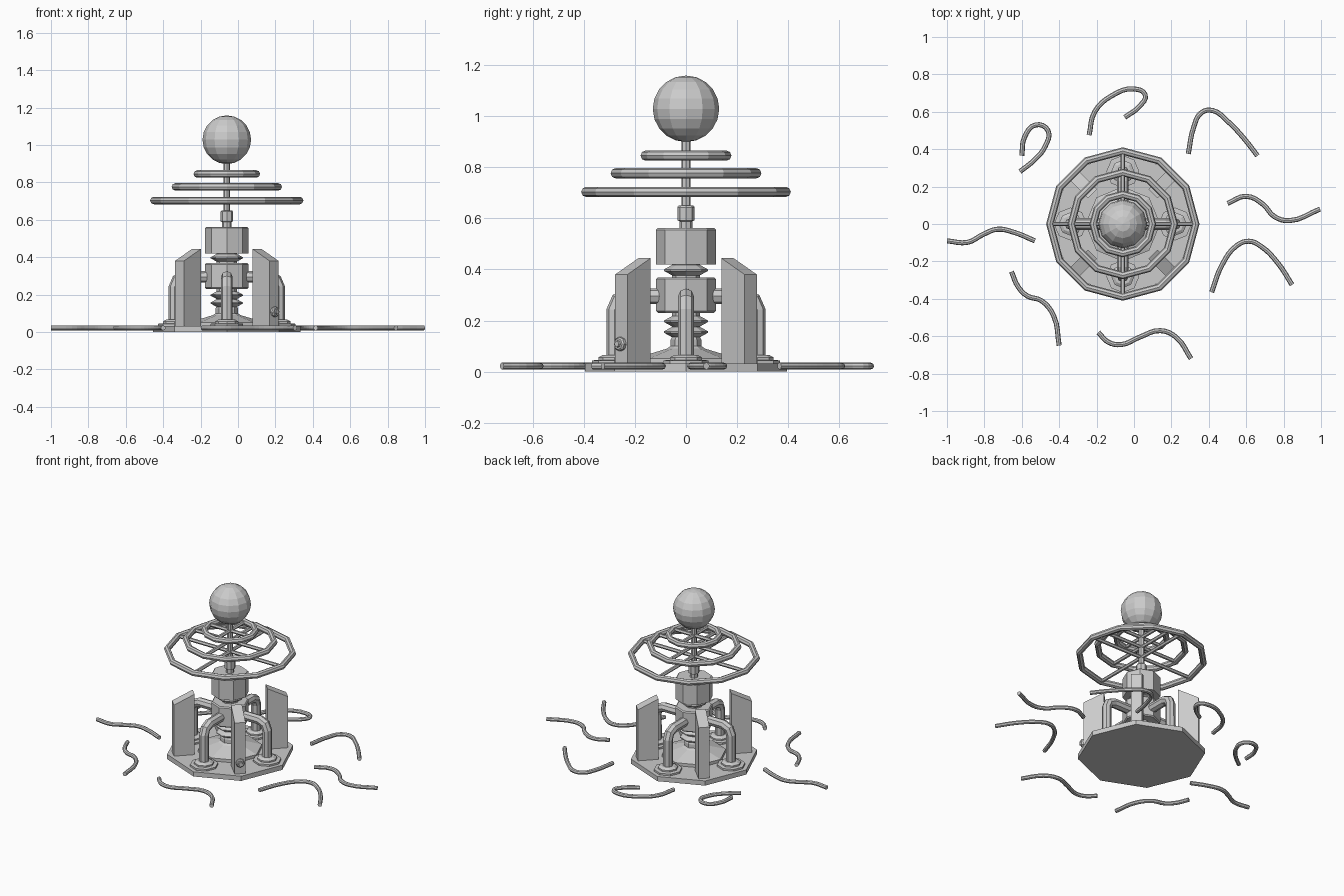
import bpy, bmesh
from math import sin, cos, pi, radians
from mathutils import Matrix, Vector

if "Cube" in bpy.data.objects:
    bpy.data.objects.remove(bpy.data.objects["Cube"])

CX = -0.06                      # the machine stands slightly left of centre
ORIGIN = Matrix.Translation((CX, 0, 0))


def add_mesh(name, bm, matrix=ORIGIN):
    bmesh.ops.recalc_face_normals(bm, faces=bm.faces)
    me = bpy.data.meshes.new(name)
    bm.to_mesh(me)
    bm.free()
    ob = bpy.data.objects.new(name, me)
    ob.matrix_world = matrix
    bpy.context.collection.objects.link(ob)
    return ob


def lathe(name, profile, sides=8, matrix=ORIGIN):
    """Capped turned solid from (radius, height) points."""
    bm = bmesh.new()
    rows = [[bm.verts.new((r * cos(2 * pi * i / sides), r * sin(2 * pi * i / sides), z))
             for i in range(sides)] for r, z in profile]
    for a, b in zip(rows, rows[1:]):
        for i in range(sides):
            j = (i + 1) % sides
            bm.faces.new((a[i], a[j], b[j], b[i]))
    bm.faces.new(rows[0])
    bm.faces.new(rows[-1])
    return add_mesh(name, bm, matrix)


def tube(name, points, radius, smooth_path=False, sides_res=2, matrix=ORIGIN):
    cu = bpy.data.curves.new(name, 'CURVE')
    cu.dimensions = '3D'
    cu.bevel_depth = radius
    cu.bevel_resolution = sides_res
    cu.use_fill_caps = True
    cu.resolution_u = 4
    if smooth_path:
        sp = cu.splines.new('BEZIER')
        sp.bezier_points.add(len(points) - 1)
        for p, co in zip(sp.bezier_points, points):
            p.co = co
            p.handle_left_type = p.handle_right_type = 'AUTO'
    else:
        sp = cu.splines.new('POLY')
        sp.points.add(len(points) - 1)
        for p, co in zip(sp.points, points):
            p.co = (*co, 1)
    sp.use_smooth = False
    ob = bpy.data.objects.new(name, cu)
    ob.matrix_world = matrix
    bpy.context.collection.objects.link(ob)
    return ob


def ring(name, major, minor, z, sides=12, minor_sides=8):
    bpy.ops.mesh.primitive_torus_add(major_segments=sides, minor_segments=minor_sides,
                                     major_radius=major, minor_radius=minor,
                                     location=(CX, 0, z))
    bpy.context.object.name = name


def turned(angle):
    return ORIGIN @ Matrix.Rotation(radians(angle), 4, 'Z')


# Base plate and raised centre plinth
lathe("base_plate", [(0.395, 0), (0.395, 0.032)])
lathe("plinth", [(0.2, 0.03), (0.2, 0.052), (0.075, 0.09), (0.06, 0.1)])

# Central column with insulator discs
def disc(z):
    return [(0.055, z - 0.02), (0.086, z - 0.003), (0.086, z + 0.003), (0.055, z + 0.02)]

lathe("lower_column", [(0.06, 0.085), (0.06, 0.125)] + disc(0.155) + disc(0.197)
      + [(0.055, 0.235)])
lathe("pipe_junction", [(0.11, 0.23), (0.117, 0.237), (0.117, 0.362), (0.11, 0.369)])
lathe("neck_disc", [(0.055, 0.365)] + disc(0.397) + [(0.055, 0.425)])
lathe("upper_housing", [(0.117, 0.42), (0.117, 0.555), (0.11, 0.562)])
lathe("mast_collar", [(0.025, 0.56), (0.025, 0.588), (0.034, 0.592),
                      (0.034, 0.643), (0.028, 0.65)])
lathe("mast", [(0.018, 0.64), (0.018, 0.92)])

# Top sphere
bpy.ops.mesh.primitive_uv_sphere_add(segments=12, ring_count=10, radius=0.13,
                                     location=(CX, 0, 1.028))
bpy.context.object.name = "top_sphere"

# Three stacked rings with cross spokes
for i, (r, z) in enumerate([(0.39, 0.703), (0.275, 0.776), (0.158, 0.845)]):
    ring(f"ring_{i + 1}", r, 0.02, z)
    for a in (0, 90):
        tube(f"ring_{i + 1}_spoke_{a}", [(-r, 0, z), (r, 0, z)], 0.012,
             sides_res=1, matrix=turned(a))

# Four bent pipes with stepped flanges
for a in range(0, 360, 90):
    tube(f"pipe_{a}", [(0.28, 0, 0.03), (0.28, 0, 0.24), (0.265, 0, 0.278),
                       (0.225, 0, 0.295), (0.1, 0, 0.295)], 0.031, matrix=turned(a))
    lathe(f"pipe_flange_{a}", [(0.088, 0.03), (0.088, 0.044), (0.062, 0.046),
                               (0.062, 0.056), (0.045, 0.066)],
          matrix=turned(a) @ Matrix.Translation((0.28, 0, 0)))

# Four diagonal fins with sloping tops
for a in range(45, 360, 90):
    bm = bmesh.new()
    outline = [(0.229, 0.02), (0.358, 0.02), (0.358, 0.38), (0.229, 0.444)]
    face = bm.faces.new([bm.verts.new((x, -0.034, z)) for x, z in outline])
    ext = bmesh.ops.extrude_face_region(bm, geom=[face])
    bmesh.ops.translate(bm, vec=Vector((0, 0.068, 0)),
                        verts=[v for v in ext["geom"] if isinstance(v, bmesh.types.BMVert)])
    add_mesh(f"fin_{a}", bm, turned(a))

# Socket on the front right fin
lathe("fin_socket", [(0.028, 0), (0.028, 0.016), (0.022, 0.022), (0.014, 0.022), (0.012, 0.03)],
      matrix=turned(-45) @ Matrix.Translation((0.354, 0, 0.108))
      @ Matrix.Rotation(pi / 2, 4, 'Y'))

# Loose cables lying around the base
cables = [
    [(-.6, .365), (-.585, .465), (-.525, .53), (-.46, .5), (-.475, .415), (-.53, .345), (-.61, .28)],
    [(-.24, .475), (-.21, .6), (-.12, .685), (0, .722), (.06, .69), (.03, .63), (-.05, .57)],
    [(.29, .375), (.32, .52), (.36, .595), (.42, .607), (.5, .55), (.59, .455), (.66, .365)],
    [(.5, .11), (.6, .148), (.69, .105), (.75, .04), (.83, .018), (.995, .08)],
    [(.415, -.365), (.47, -.22), (.55, -.115), (.615, -.092), (.68, -.12), (.77, -.21), (.845, -.325)],
    [(-.19, -.58), (-.14, -.63), (-.07, -.645), (.03, -.605), (.14, -.57), (.225, -.605), (.305, -.72)],
    [(-.655, -.255), (-.62, -.335), (-.57, -.385), (-.495, -.41), (-.43, -.49), (-.4, -.65)],
    [(-1, -.09), (-.89, -.098), (-.805, -.055), (-.73, -.028), (-.64, -.045), (-.53, -.09)],
]
for i, pts in enumerate(cables):
    tube(f"cable_{i + 1}", [(x, y, 0.022) for x, y in pts], 0.0135,
         smooth_path=True, matrix=Matrix.Identity(4))
